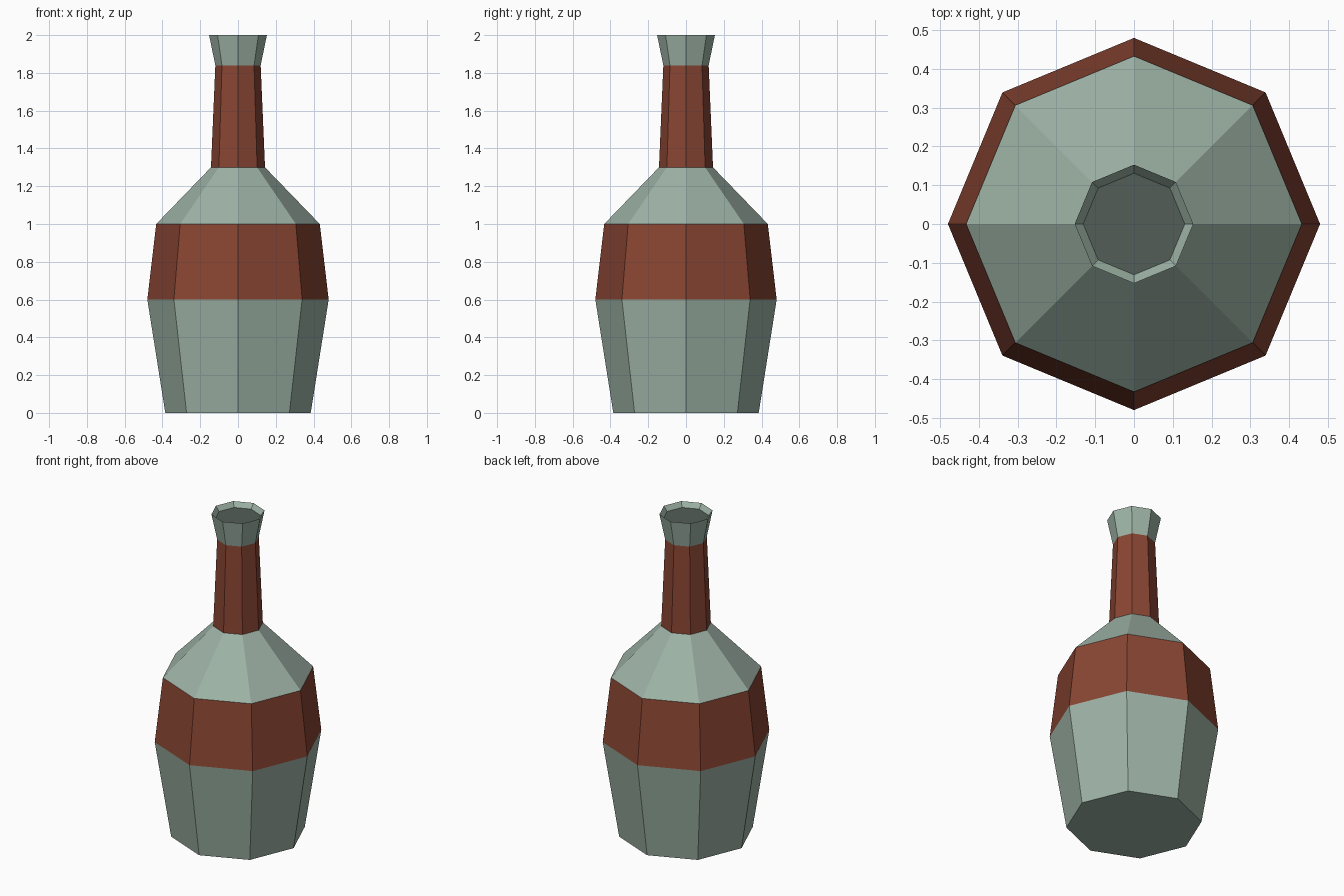
import bpy, bmesh
from math import cos, sin, pi

if "Cube" in bpy.data.objects:
    bpy.data.objects.remove(bpy.data.objects["Cube"])

SIDES = 8


def material(name, rgb):
    m = bpy.data.materials.new(name)
    m.diffuse_color = (*rgb, 1)
    m.use_nodes = True
    m.node_tree.nodes["Principled BSDF"].inputs["Base Color"].default_value = m.diffuse_color
    return m


green = material("green_glass", (0.34, 0.45, 0.38))
red = material("red_wrap", (0.25, 0.06, 0.033))
dark = material("dark_opening", (0.085, 0.11, 0.095))

# Outer profile from base to lip, then down into the shallow mouth: (radius, z)
profile = [(0.385, 0), (0.48, 0.6), (0.433, 1.0), (0.143, 1.3),
           (0.12, 1.84), (0.153, 2.0), (0.131, 1.97)]
# Material of each band: body, label, shoulder, neck, lip, mouth wall
bands = [0, 1, 0, 1, 0, 0]

# Bottle: eight-sided rings joined band by band
bm = bmesh.new()
rings = [[bm.verts.new((r * cos(2 * pi * i / SIDES), r * sin(2 * pi * i / SIDES), z))
          for i in range(SIDES)] for r, z in profile]
for lower, upper, mat in zip(rings, rings[1:], bands):
    for i in range(SIDES):
        j = (i + 1) % SIDES
        bm.faces.new((lower[i], lower[j], upper[j], upper[i])).material_index = mat

# Base and mouth floor
bm.faces.new(rings[0][::-1]).material_index = 0
bm.faces.new(rings[-1]).material_index = 2

mesh = bpy.data.meshes.new("bottle")
bm.to_mesh(mesh)
bm.free()
for m in (green, red, dark):
    mesh.materials.append(m)
bottle = bpy.data.objects.new("bottle", mesh)
bpy.context.collection.objects.link(bottle)
